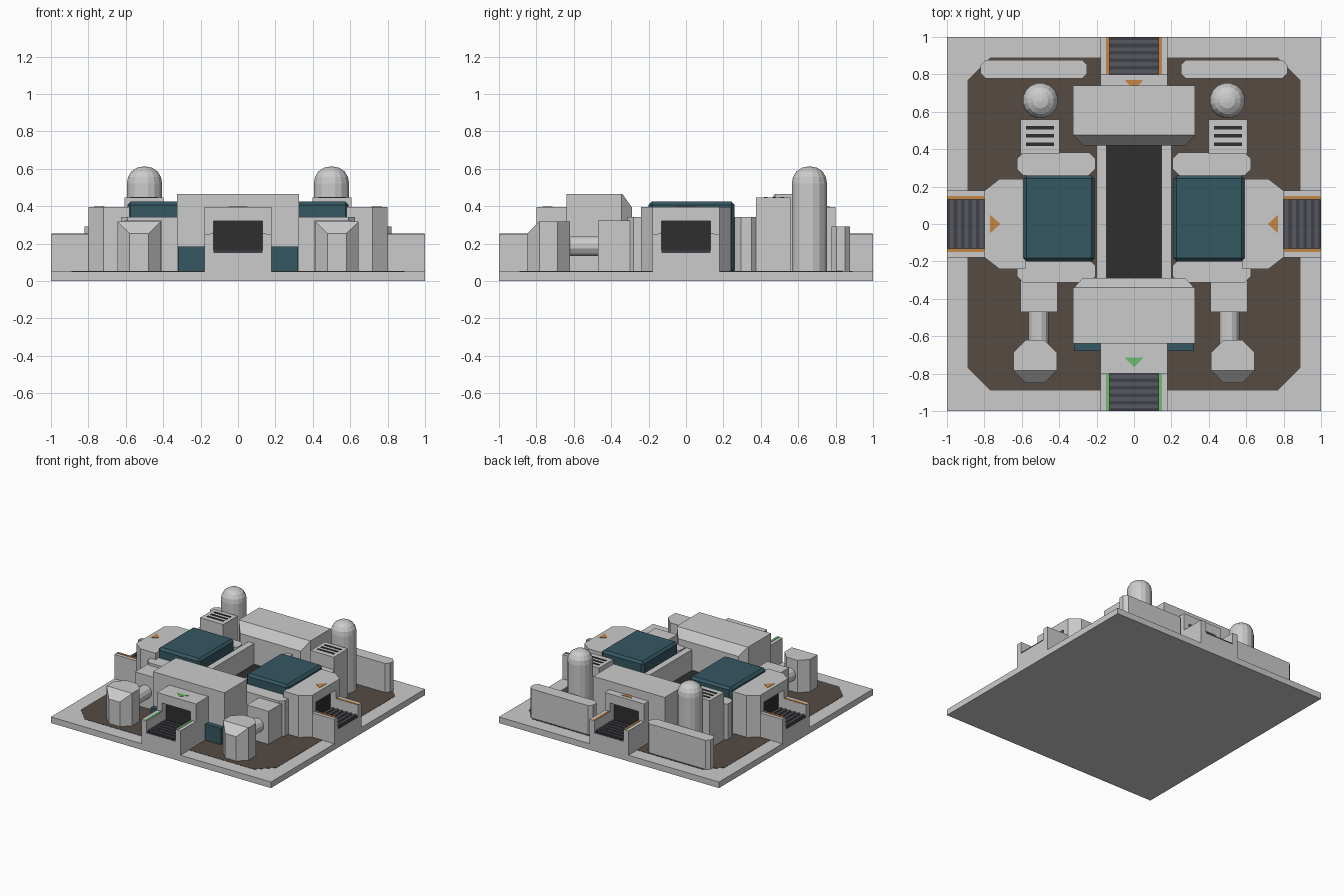
import bpy, bmesh
from math import pi, sin, cos
from mathutils import Matrix, Vector

if "Cube" in bpy.data.objects:
    bpy.data.objects.remove(bpy.data.objects["Cube"])


def material(name, color):
    m = bpy.data.materials.new(name)
    m.diffuse_color = (*color, 1)
    m.use_nodes = True
    m.node_tree.nodes["Principled BSDF"].inputs["Base Color"].default_value = m.diffuse_color
    return m


TEAL = material("teal", (0.035, 0.095, 0.12))
BROWN = material("brown", (0.09, 0.07, 0.055))
DARK = material("dark", (0.028, 0.028, 0.03))
BELT = material("belt", (0.05, 0.05, 0.065))
RIB = material("rib", (0.095, 0.095, 0.115))
ORANGE = material("orange", (0.55, 0.24, 0.06))
GREEN = material("green", (0.16, 0.5, 0.16))


def finish(name, bm, mat=None, matrix=None):
    if matrix:
        bm.transform(matrix)
    bmesh.ops.recalc_face_normals(bm, faces=bm.faces)
    me = bpy.data.meshes.new(name)
    bm.to_mesh(me)
    bm.free()
    if mat:
        me.materials.append(mat)
    ob = bpy.data.objects.new(name, me)
    bpy.context.collection.objects.link(ob)
    return ob


def prism(name, plan, z0, z1, mat=None, matrix=None, cut=None):
    """Extrude a plan outline; cut = (point, normal) slices off a sloped top."""
    bm = bmesh.new()
    lo = [bm.verts.new((x, y, z0)) for x, y in plan]
    hi = [bm.verts.new((x, y, z1)) for x, y in plan]
    n = len(plan)
    bm.faces.new(lo[::-1])
    bm.faces.new(hi)
    for i in range(n):
        j = (i + 1) % n
        bm.faces.new((lo[i], lo[j], hi[j], hi[i]))
    if cut:
        bmesh.ops.bisect_plane(bm, geom=bm.verts[:] + bm.edges[:] + bm.faces[:], dist=1e-5,
                               plane_co=cut[0], plane_no=cut[1], clear_outer=True)
        bmesh.ops.holes_fill(bm, edges=[e for e in bm.edges if e.is_boundary])
    return finish(name, bm, mat, matrix)


def rect(x0, x1, y0, y1):
    return [(x0, y0), (x1, y0), (x1, y1), (x0, y1)]


def octagon(x0, x1, y0, y1, c):
    return [(x0 + c, y0), (x1 - c, y0), (x1, y0 + c), (x1, y1 - c),
            (x1 - c, y1), (x0 + c, y1), (x0, y1 - c), (x0, y0 + c)]


def box(name, x0, x1, y0, y1, z0, z1, mat=None, matrix=None):
    return prism(name, rect(x0, x1, y0, y1), z0, z1, mat, matrix)


def lathe(name, profile, seg, matrix):
    bm = bmesh.new()
    rings = [[bm.verts.new((r * cos(2 * pi * (i + .5) / seg), r * sin(2 * pi * (i + .5) / seg), z))
              for i in range(seg)] for r, z in profile]
    for a, b in zip(rings, rings[1:]):
        for i in range(seg):
            j = (i + 1) % seg
            bm.faces.new((a[i], a[j], b[j], b[i]))
    bm.faces.new(rings[0][::-1])
    bm.faces.new(rings[-1])
    return finish(name, bm, None, matrix)


def carve(ob, cutter):
    mod = ob.modifiers.new("opening", 'BOOLEAN')
    mod.operation = 'DIFFERENCE'
    mod.solver = 'EXACT'
    mod.object = cutter
    bpy.context.view_layer.update()
    dg = bpy.context.evaluated_depsgraph_get()
    me = bpy.data.meshes.new_from_object(ob.evaluated_get(dg))
    ob.modifiers.clear()
    ob.data = me
    bpy.data.objects.remove(cutter)


# Base slab and brown floor
box("base", -1, 1, -1, 1, 0, 0.05)
prism("floor", octagon(-0.89, 0.89, -0.89, 0.89, 0.12), 0.045, 0.052, BROWN)


# Conveyor port, modelled at the front and turned to each side
def port(side, angle, plan, color, inward):
    m = Matrix.Rotation(angle, 4, 'Z')
    house = prism(side + "_port_housing", plan, 0.04, 0.395, None, m)
    carve(house, box("cutter", -0.13, 0.13, -0.9, -0.74, 0.15, 0.32, None, m))
    box(side + "_port_opening", -0.13, 0.13, -0.75, -0.735, 0.15, 0.32, DARK, m)
    box(side + "_port_sill", -0.13, 0.13, -1, -0.8, 0.04, 0.15, None, m)
    box(side + "_belt", -0.13, 0.13, -0.998, -0.74, 0.145, 0.162, BELT, m)
    for i in range(6):
        y = -0.985 + i * 0.04
        box(side + "_belt_rib", -0.13, 0.13, y, y + 0.02, 0.16, 0.17, RIB, m)
    for s in (-1, 1):
        a, b = sorted((s * 0.13, s * 0.178))
        box(side + "_port_wall", a, b, -1, -0.8, 0.04, 0.25, None, m)
        a, b = sorted((s * 0.132, s * 0.15))
        box(side + "_port_stripe", a, b, -0.998, -0.802, 0.245, 0.253, color, m)
    base, tip = (-0.77, -0.715) if inward else (-0.715, -0.767)
    prism(side + "_arrow", [(-0.05, base), (0.05, base), (0, tip)], 0.39, 0.398, color, m)


straight = rect(-0.178, 0.178, -0.8, -0.63)
flared = [(-0.178, -0.8), (0.178, -0.8), (0.24, -0.72), (0.24, -0.58), (-0.24, -0.58), (-0.24, -0.72)]
port("front", 0, straight, GREEN, False)
port("right", pi / 2, flared, ORANGE, True)
port("back", pi, rect(-0.178, 0.178, -0.8, -0.73), ORANGE, True)
port("left", -pi / 2, flared, ORANGE, True)

# Large halls at front and back, sloped toward the middle
prism("front_hall", [(-0.325, -0.64), (0.325, -0.64), (0.325, -0.345), (0.275, -0.29),
                     (-0.275, -0.29), (-0.325, -0.345)], 0.04, 0.465,
      cut=(Vector((0, -0.34, 0.465)), Vector((0, 0.07, 0.05))))
prism("back_hall", [(-0.325, 0.74), (0.325, 0.74), (0.325, 0.475), (0.275, 0.42),
                    (-0.275, 0.42), (-0.325, 0.475)], 0.04, 0.465,
      cut=(Vector((0, 0.475, 0.465)), Vector((0, -0.07, 0.05))))
box("front_skirt", -0.32, 0.32, -0.68, -0.63, 0.04, 0.185, TEAL)

# Central trench
box("trench_floor", -0.15, 0.15, -0.3, 0.43, 0.04, 0.17, DARK)

for s, side in ((-1, "left"), (1, "right")):
    mir = Matrix.Scale(s, 4, (1, 0, 0))
    box(side + "_trench_wall", 0.147, 0.2, -0.3, 0.43, 0.04, 0.34, None, mir)
    # Teal roofed block with grey shoulders
    ob = box(side + "_teal_block", 0.21, 0.592, -0.2, 0.26, 0.04, 0.425, TEAL, mir)
    bev = ob.modifiers.new("bevel", 'BEVEL')
    bev.width = 0.018
    bev.segments = 1
    prism(side + "_back_shoulder", octagon(0.207, 0.625, 0.26, 0.383, 0.033), 0.04, 0.343, None, mir)
    prism(side + "_front_shoulder", octagon(0.207, 0.625, -0.313, -0.19, 0.033), 0.04, 0.343, None, mir)
    # Vent box with slots
    box(side + "_vent_box", 0.397, 0.608, 0.375, 0.56, 0.04, 0.445, None, mir)
    for y in (0.427, 0.471, 0.515):
        box(side + "_vent_slot", 0.427, 0.578, y - 0.009, y + 0.009, 0.44, 0.448, DARK, mir)
    # Domed tank
    lathe(side + "_tank", [(0.096, 0.04), (0.096, 0.52), (0.09, 0.555), (0.072, 0.585),
                           (0.042, 0.605), (0.012, 0.611)], 16, Matrix.Translation((s * 0.5, 0.66, 0)))
    # Back barrier
    prism(side + "_barrier", octagon(0.25, 0.82, 0.777, 0.878, 0.028), 0.04, 0.29, None, mir)
    # Pump box, pipe and sloped silo
    box(side + "_pump_box", 0.41, 0.608, -0.47, -0.3, 0.04, 0.323, None, mir)
    lathe(side + "_pipe", [(0.055, -0.64), (0.055, -0.46)], 12,
          Matrix.Translation((s * 0.51, 0, 0.187)) @ Matrix.Rotation(-pi / 2, 4, 'X'))
    prism(side + "_silo", octagon(0.413, 0.645, -0.85, -0.62, 0.066), 0.04, 0.318, None, mir,
          (Vector((0, -0.784, 0.318)), Vector((0, -0.065, 0.066))))
